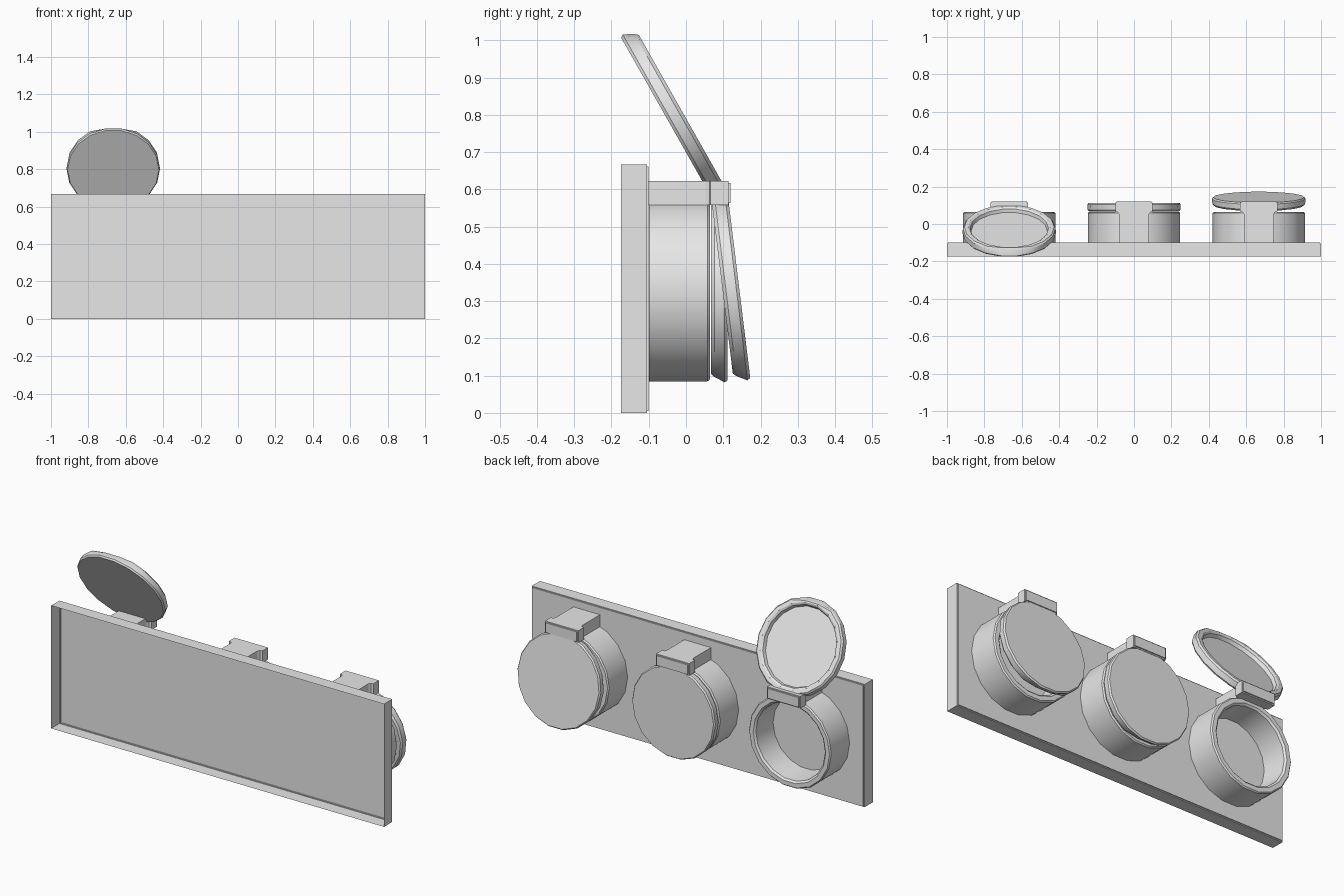
import bpy, bmesh, math
from mathutils import Matrix, Vector

cube = bpy.data.objects.get("Cube")
if cube:
    bpy.data.objects.remove(cube, do_unlink=True)

SIDES = 18
CUP_Z = 0.328
HINGE = Vector((0, 0.09, 0.585))

grey = bpy.data.materials.new("light_grey")
grey.use_nodes = True
grey.diffuse_color = (0.8, 0.8, 0.8, 1)
grey.node_tree.nodes["Principled BSDF"].inputs["Base Color"].default_value = (0.8, 0.8, 0.8, 1)


def finish(name, bm, location=(0, 0, 0)):
    mesh = bpy.data.meshes.new(name)
    bm.to_mesh(mesh)
    bm.free()
    mesh.materials.append(grey)
    for p in mesh.polygons:
        p.use_smooth = True
    mesh.set_sharp_from_angle(angle=math.radians(32))
    obj = bpy.data.objects.new(name, mesh)
    obj.location = location
    bpy.context.collection.objects.link(obj)
    return obj


def lathe(profile):
    """Turn (radius, y) points around the y axis."""
    bm = bmesh.new()
    verts = [bm.verts.new((r, y, 0)) for r, y in profile]
    edges = [bm.edges.new(pair) for pair in zip(verts, verts[1:])]
    bmesh.ops.spin(bm, geom=verts + edges, cent=(0, 0, 0), axis=(0, 1, 0),
                   angle=math.tau, steps=SIDES)
    bmesh.ops.remove_doubles(bm, verts=bm.verts, dist=0.0005)
    bmesh.ops.recalc_face_normals(bm, faces=bm.faces)
    return bm


def make_plate():
    # Shallow tray, open towards the front
    bm = bmesh.new()
    bmesh.ops.create_cube(bm, size=1)
    bmesh.ops.scale(bm, vec=(2, 0.075, 0.667), verts=bm.verts)
    bmesh.ops.translate(bm, vec=(0, -0.1375, 0.3335), verts=bm.verts)
    front = [f for f in bm.faces if f.normal.y < -0.5]
    bmesh.ops.delete(bm, geom=front, context='FACES')
    rim = [e for e in bm.edges if all(v.co.y > -0.11 for v in e.verts)]
    bmesh.ops.bevel(bm, geom=rim, offset=0.005, segments=2, affect='EDGES')
    finish("mounting_plate", bm)


def make_cup(name, x):
    bm = lathe([(0, -0.099), (0.247, -0.099), (0.247, 0.058), (0.241, 0.065),
                (0.218, 0.065), (0.208, 0.056), (0.2, -0.08), (0, -0.08)])
    finish(name, bm, (x, 0, CUP_Z))


def make_lid(name, x, angle):
    bm = lathe([(0, 0.025), (0.204, 0.025), (0.21, 0.007), (0.22, 0), (0.24, 0),
                (0.248, 0.009), (0.25, 0.037), (0.244, 0.045), (0, 0.045)])
    # Finger scoop under the free edge
    for v in bm.verts:
        if abs(v.co.x) < 0.05 and v.co.z < -0.22 and v.co.y < 0.03:
            v.co.z += 0.013
    # Swing about the hinge line
    offset = Vector((0, 0.067, CUP_Z)) - HINGE
    bm.transform(Matrix.Rotation(math.radians(angle), 4, 'X') @ Matrix.Translation(offset))
    finish(name, bm, Vector((x, 0, 0)) + HINGE)


def make_hinge(name, x):
    # T-shaped bracket reaching from the plate over the cup
    half = [(0.08, -0.1), (0.08, 0.052), (0.087, 0.063), (0.1, 0.066), (0.1, 0.12)]
    outline = half + [(-a, b) for a, b in reversed(half)]
    bm = bmesh.new()
    face = bm.faces.new([bm.verts.new((a, b, 0.558)) for a, b in outline])
    ext = bmesh.ops.extrude_face_region(bm, geom=[face])
    top = [g for g in ext["geom"] if isinstance(g, bmesh.types.BMVert)]
    bmesh.ops.translate(bm, vec=(0, 0, 0.065), verts=top)
    bmesh.ops.recalc_face_normals(bm, faces=bm.faces)
    knuckle = [e for e in bm.edges if all(v.co.y > 0.11 for v in e.verts)]
    bmesh.ops.bevel(bm, geom=knuckle, offset=0.006, segments=2, affect='EDGES')
    finish(name, bm, (x, 0, 0))


make_plate()
for side, x, angle in (("right", -0.667, 209.5), ("middle", 0, 0), ("left", 0.667, 7)):
    make_cup(side + "_cup", x)
    make_hinge(side + "_hinge", x)
    make_lid(side + "_lid", x, angle)
